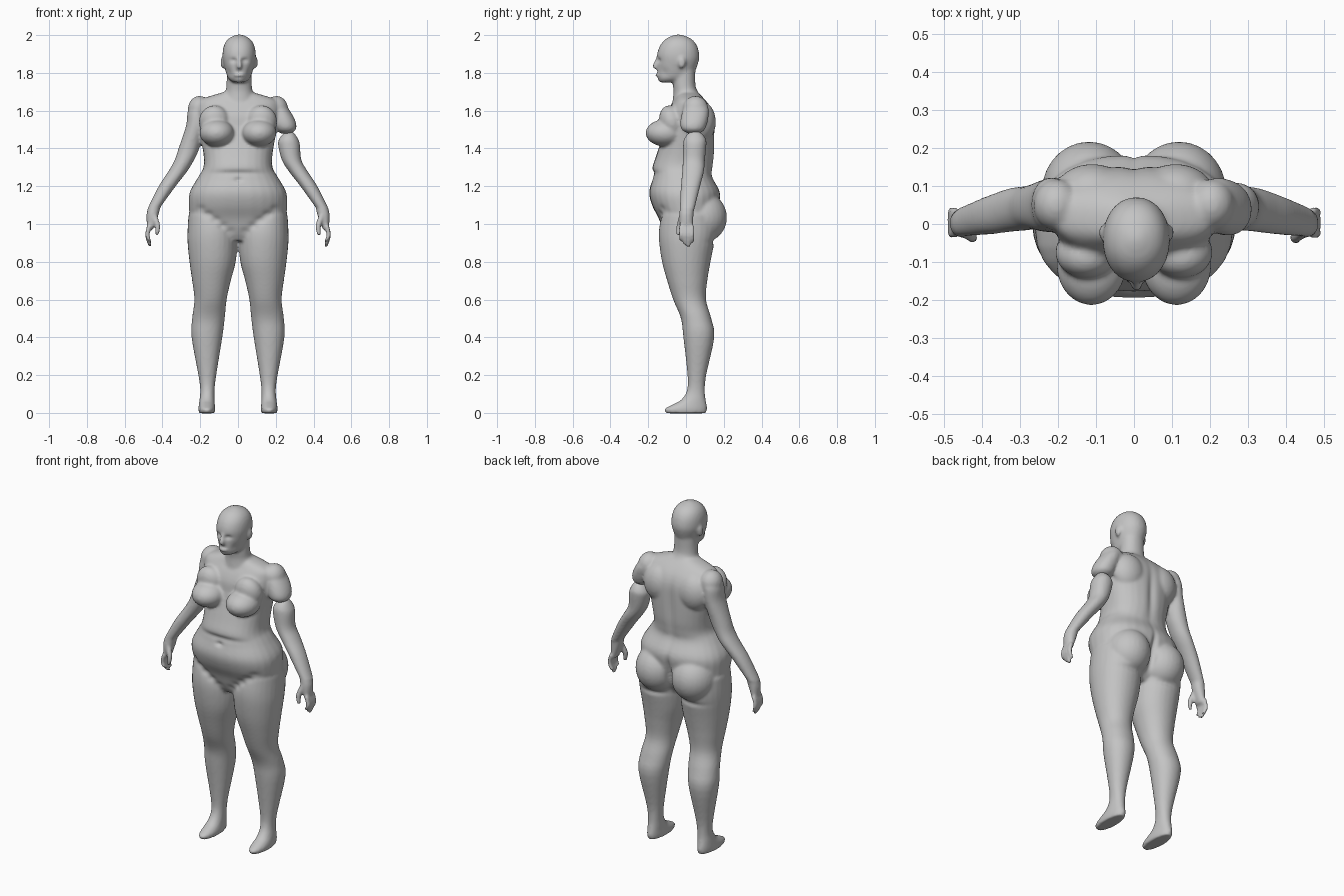
import bpy, bmesh, math
from mathutils import Matrix

cube = bpy.data.objects.get("Cube")
if cube:
    bpy.data.objects.remove(cube, do_unlink=True)

grey = bpy.data.materials.new("plain_grey")
grey.use_nodes = True
grey.diffuse_color = (.55, .55, .55, 1)
grey.node_tree.nodes["Principled BSDF"].inputs["Base Color"].default_value = grey.diffuse_color


def smooth_between(before, start, end, after, t):
    """Catmull-Rom blend of four numbers."""
    bend = 2 * before - 5 * start + 4 * end - after
    twist = 3 * (start - end) + after - before
    return start + t / 2 * (end - before + t * (bend + t * twist))


def resample(rows, steps=4):
    result = []
    for i in range(len(rows) - 1):
        before, after = rows[max(i - 1, 0)], rows[min(i + 2, len(rows) - 1)]
        for step in range(steps):
            result.append([smooth_between(*values, step / steps)
                           for values in zip(before, rows[i], rows[i + 1], after)])
    return result + [rows[-1]]


def signed_power(value, power):
    return math.copysign(abs(value) ** (2 / power), value)


def loft(mesh, rows, power=2.1, side=1, sides=28):
    """Closed form through level sections: height, x range, y range."""
    rings = []
    for height, inner, outer, front, back in resample(rows):
        ring = []
        for k in range(sides):
            angle = math.tau * k / sides
            across = signed_power(math.cos(angle), power)
            along = signed_power(math.sin(angle), power)
            ring.append(mesh.verts.new((side * (inner + outer + (outer - inner) * across) / 2,
                                        (front + back + (back - front) * along) / 2, height)))
        rings.append(ring)
    for low, high in zip(rings, rings[1:]):
        for k in range(sides):
            mesh.faces.new((low[k - 1], low[k], high[k], high[k - 1]))
    mesh.faces.new(rings[0])
    mesh.faces.new(rings[-1])


def centred_loft(mesh, rows, middle=0, power=2.1):
    """Loft whose sections are given by half width about one x position."""
    loft(mesh, [(height, middle - half, middle + half, front, back)
                for height, half, front, back in rows], power)


def limb(mesh, points, side=1):
    """Round finger through points given as x, y, height and radius."""
    loft(mesh, [(z, x - r, x + r, y - r, y + r) for x, y, z, r in points], side=side, sides=12)


def ball(mesh, x, y, z, radii, tilt=0):
    placement = Matrix.Translation((x, y, z)) @ Matrix.Rotation(tilt, 4, 'X')
    bmesh.ops.create_uvsphere(mesh, u_segments=28, v_segments=18, radius=1,
                              matrix=placement @ Matrix.Diagonal((*radii, 1)))


def press(position, creases):
    """Distance a point sinks under all nearby creases."""
    x, y, z = position
    sink = 0
    for (cx, cy, cz), (width, reach, height), depth in creases:
        if abs(z - cz) < 3 * height and abs(y - cy) < 3 * reach:
            away = ((x - cx) / width) ** 2 + ((y - cy) / reach) ** 2 + ((z - cz) / height) ** 2
            sink += depth * math.exp(-away)
    return sink


def finish(name, mesh, voxel, rounds, creases=()):
    """Fuse the forms into one skin, relax it and press in the creases."""
    bmesh.ops.recalc_face_normals(mesh, faces=mesh.faces)
    data = bpy.data.meshes.new(name)
    mesh.to_mesh(data)
    mesh.free()
    part = bpy.data.objects.new(name, data)
    bpy.context.collection.objects.link(part)
    bpy.ops.object.select_all(action='DESELECT')
    part.select_set(True)
    bpy.context.view_layer.objects.active = part
    fuse = part.modifiers.new("fuse", 'REMESH')
    fuse.mode, fuse.voxel_size = 'VOXEL', voxel
    relax = part.modifiers.new("relax", 'SMOOTH')
    relax.factor, relax.iterations = .5, rounds
    for modifier in ("fuse", "relax"):
        bpy.ops.object.modifier_apply(modifier=modifier)
    vertices = part.data.vertices
    moved = [vertex.co - vertex.normal * press(vertex.co, creases) for vertex in vertices]
    for vertex, position in zip(vertices, moved):
        vertex.co = position
    part.data.materials.clear()
    part.data.materials.append(grey)
    bpy.ops.object.shade_smooth()


def hand(mesh, side):
    loft(mesh, [(1.1, .41, .47, -.03, .045), (1.05, .42, .485, -.035, .04),
                (.97, .45, .48, -.03, .035)], side=side)
    for finger, tip in enumerate((.91, .89, .88, .9)):
        y = finger * .019 - .025
        limb(mesh, [(.47, y, .99, .012), (.48, y, .94, .012), (.465, y, tip, .01)], side)
    limb(mesh, [(.445, -.02, 1.05, .016), (.425, -.035, .99, .015), (.43, -.04, .94, .01)], side)


body = bmesh.new()

# Trunk from pelvis to collar
centred_loft(body, [
    (.91, .1, -.09, .08), (.96, .2, -.12, .12), (1.03, .25, -.145, .155), (1.1, .26, -.18, .175),
    (1.17, .255, -.195, .18), (1.25, .21, -.175, .14), (1.3, .183, -.178, .142),
    (1.37, .183, -.155, .15), (1.5, .205, -.115, .152), (1.57, .215, -.105, .148),
    (1.62, .215, -.085, .13), (1.66, .195, -.06, .1), (1.7, .07, -.04, .06)], power=2.35)

# Neck and head, set slightly off the centre line
middle = .006
centred_loft(body, [(1.62, .1, -.075, .12), (1.7, .073, -.066, .063),
                    (1.74, .067, -.07, .05), (1.82, .064, -.07, .05)], middle)
centred_loft(body, [
    (1.75, .03, -.14, -.03), (1.765, .052, -.148, .01), (1.79, .066, -.152, .04),
    (1.86, .085, -.152, .067), (1.9, .088, -.153, .07), (1.94, .082, -.14, .06),
    (1.97, .067, -.118, .04), (1.99, .043, -.09, .01), (2.003, .012, -.05, -.03)], middle)
limb(body, [(middle, -.146, 1.885, .01), (middle, -.165, 1.835, .014), (middle, -.15, 1.82, .012)])
ball(body, middle, -.15, 1.788, radii=(.026, .012, .014))

# Face, spine, cleft, navel and belly creases as centre, spread, depth
creases = [((0, .15, 1.42), (.022, .06, .16), .012), ((0, .17, 1.06), (.016, .1, .09), .022),
           ((0, -.19, 1.235), (.02, .04, .012), .012), ((0, -.18, 1.27), (.13, .06, .014), .008),
           ((middle, -.155, 1.776), (.02, .03, .005), .004),
           ((middle, -.155, 1.803), (.02, .03, .005), .004)]

lower_arm = [(1.34, .232, .335, -.017, .1), (1.28, .268, .368, -.02, .095),
             (1.2, .33, .42, -.027, .075), (1.08, .417, .48, -.033, .045)]

for side in (-1, 1):
    # Ears, bust, seat, shoulders and shoulder blades
    ball(body, middle + side * .088, -.022, 1.855, radii=(.011, .02, .032))
    ball(body, side * .112, -.108, 1.482, radii=(.092, .106, .072))
    ball(body, side * .125, -.075, 1.54, radii=(.082, .065, .09), tilt=.3)
    ball(body, side * .118, .085, 1.035, radii=(.125, .132, .135))
    ball(body, side * .203, .05, 1.61, radii=(.062, .068, .068))
    ball(body, side * .11, .08, 1.54, radii=(.1, .078, .11))

    # Leg and foot
    loft(body, [
        (1.05, .04, .262, -.13, .15), (.97, .012, .267, -.143, .16), (.9, .004, .267, -.142, .15),
        (.8, .012, .257, -.127, .13), (.7, .038, .243, -.1, .113), (.6, .06, .231, -.068, .106),
        (.5, .07, .243, -.027, .134), (.4, .083, .246, -.014, .15), (.2, .115, .21, .008, .107),
        (.12, .124, .2, .005, .1), (.07, .124, .204, -.025, .104), (.045, .123, .207, -.07, .11),
        (.02, .12, .21, -.115, .112), (-.002, .124, .206, -.106, .107)], side=side)

    # Creases at the eye, jaw, seat fold and groin
    creases += [((middle + side * .03, -.145, 1.866), (.018, .03, .011), .01),
                ((middle + side * .058, -.12, 1.8), (.02, .03, .025), .005),
                ((side * .12, .15, .905), (.08, .06, .014), .008)]
    creases += [((side * (.04 + i * .04), -.15, .96 + i * .03), (.025, .05, .018), .007)
                for i in range(5)]

# Whole right arm
loft(body, [(1.65, .17, .225, .01, .1), (1.6, .165, .265, -.015, .12),
            (1.52, .175, .275, -.022, .12), (1.4, .205, .315, -.015, .105)] + lower_arm, side=-1)
hand(body, side=-1)

# Left shoulder stump
loft(body, [(1.65, .17, .235, .01, .1), (1.61, .165, .268, -.015, .12),
            (1.56, .175, .298, -.028, .118), (1.52, .19, .31, -.03, .108),
            (1.495, .205, .303, -.018, .095), (1.478, .23, .275, .015, .065)])
finish("body", body, voxel=.0085, rounds=6, creases=creases)

# Detached left arm with its rounded upper end
arm = bmesh.new()
loft(arm, [(1.492, .262, .285, .035, .06), (1.478, .24, .3, .01, .085),
           (1.45, .218, .318, -.01, .105), (1.42, .212, .328, -.015, .108)] + lower_arm)
hand(arm, side=1)
finish("left_arm", arm, voxel=.007, rounds=4)
